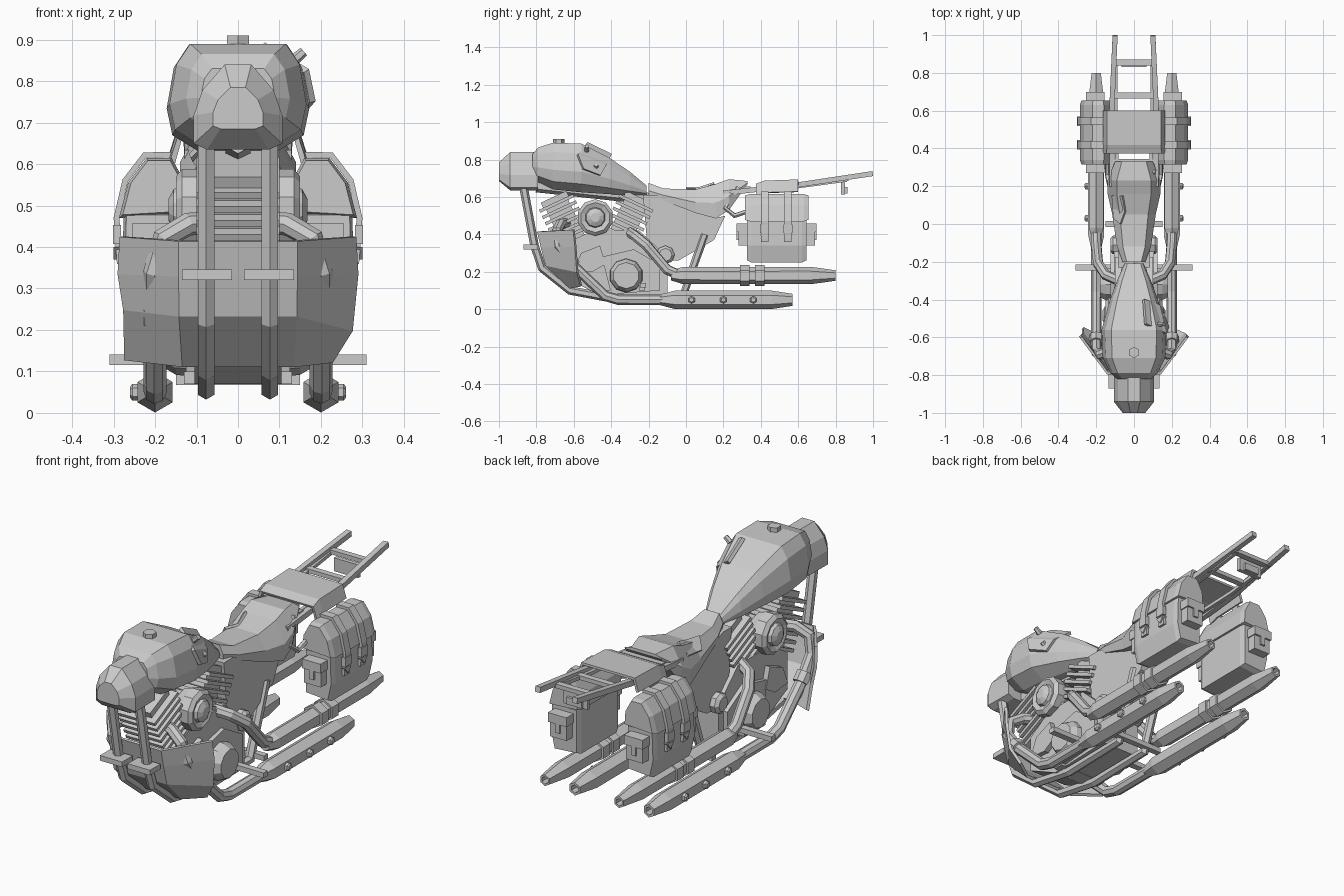
import bpy, bmesh
from math import sin, cos, pi, radians
from mathutils import Vector, Matrix

if "Cube" in bpy.data.objects:
    bpy.data.objects.remove(bpy.data.objects["Cube"])


def finish(name, bm, mirror=False, thickness=0):
    """Turn a bmesh into an object, optionally thickened and mirrored across x."""
    bmesh.ops.recalc_face_normals(bm, faces=bm.faces)
    mesh = bpy.data.meshes.new(name)
    bm.to_mesh(mesh)
    bm.free()
    obj = bpy.data.objects.new(name, mesh)
    bpy.context.collection.objects.link(obj)
    if thickness:
        solid = obj.modifiers.new("thickness", 'SOLIDIFY')
        solid.thickness, solid.offset = thickness, 0
    if mirror:
        obj.modifiers.new("mirror", 'MIRROR').use_clip = False
    return obj


def loft(name, rings, mirror=False):
    """Skin closed rings and cap both ends."""
    bm = bmesh.new()
    loops = [[bm.verts.new(p) for p in ring] for ring in rings]
    for a, b in zip(loops, loops[1:]):
        for i in range(len(a)):
            j = (i + 1) % len(a)
            bm.faces.new((a[i], a[j], b[j], b[i]))
    bm.faces.new(loops[0])
    bm.faces.new(loops[-1])
    return finish(name, bm, mirror)


def sheet(name, rows, thickness, mirror=False):
    """Skin open rows of points into a thin panel."""
    bm = bmesh.new()
    grid = [[bm.verts.new(p) for p in row] for row in rows]
    for a, b in zip(grid, grid[1:]):
        for i in range(len(a) - 1):
            bm.faces.new((a[i], a[i + 1], b[i + 1], b[i]))
    return finish(name, bm, mirror, thickness)


def box(name, center, size, mirror=False, tilt=0):
    bm = bmesh.new()
    matrix = Matrix.Translation(center) @ Matrix.Rotation(tilt, 4, 'X') @ Matrix.Diagonal((*size, 1))
    bmesh.ops.create_cube(bm, size=1, matrix=matrix)
    return finish(name, bm, mirror)


def slab(name, outline, x0, x1, mirror=False):
    """Side outline (y, z) extruded across x."""
    return loft(name, [[(x, y, z) for y, z in outline] for x in (x0, x1)], mirror)


def turned(name, center, axis, profile, sides, mirror=False):
    """Turned part: profile is (distance along axis, radius)."""
    axis = Vector(axis).normalized()
    side = Vector((0, 0, 1)) if abs(axis.z) < .9 else Vector((0, 1, 0))
    side = (side - axis * side.dot(axis)).normalized()
    other = axis.cross(side)
    rings = []
    for d, r in profile:
        c = Vector(center) + axis * d
        rings.append([c + (side * cos(2 * pi * i / sides) + other * sin(2 * pi * i / sides)) * r
                      for i in range(sides)])
    return loft(name, rings, mirror)


def tube(name, path, radius, sides=6, mirror=False, phase=0):
    pts = [Vector(p) for p in path]
    normal, rings = None, []
    for k, p in enumerate(pts):
        t = (pts[min(k + 1, len(pts) - 1)] - p).normalized() + (p - pts[max(k - 1, 0)]).normalized()
        t.normalize()
        if normal is None:
            normal = Vector((0, 0, 1)) if abs(t.z) < .8 else Vector((0, 1, 0))
        normal = (normal - t * normal.dot(t)).normalized()
        other = t.cross(normal)
        angles = [phase + 2 * pi * i / sides for i in range(sides)]
        rings.append([p + (normal * cos(a) + other * sin(a)) * radius for a in angles])
    return loft(name, rings, mirror)


def shell(name, half, stations):
    """Body lofted along y; half is the right half section in fractions, bottom to top."""
    rings = []
    for y, w, low, high in stations:
        right = [(u * w, y, low + v * (high - low)) for u, v in half]
        rings.append(right + [(-x, y, z) for x, y, z in reversed(right)])
    return loft(name, rings)


# Fuel tank with filler cap and riveted patch
shell("fuel_tank", [(.5, 0), (.92, .17), (1, .42), (.9, .8), (.7, 1)], [
    (-.82, .09, .71, .83), (-.79, .125, .68, .865), (-.71, .165, .64, .89), (-.56, .172, .625, .885),
    (-.41, .13, .615, .81), (-.3, .09, .61, .735), (-.21, .05, .61, .66)])
turned("filler_cap", (0, -.68, .88), (0, 0, 1), [(0, .03), (.03, .03)], 6)
sheet("tank_patch", [[(.06, -.53, .888), (.165, -.58, .825), (.18, -.55, .75)],
                     [(.05, -.4, .825), (.13, -.43, .765), (.148, -.46, .715)]], .016)
for y, z in ((-.53, .855), (-.48, .755)):
    turned("patch_rivet", (.14, y, z), (.75, 0, .65), [(-.01, .014), (.025, .012)], 6)

# Headlight housing
shell("headlight", [(.7, 0), (1, .07), (1, .4), (.8, .7), (.3, 1)], [
    (-1, .06, .685, .785), (-.94, .107, .635, .84), (-.79, .105, .635, .84)])

# Frame: front down tubes run under the engine and rise to the seat
tube("frame_tube", [(.077, y, z) for y, z in (
    (-.87, .66), (-.81, .34), (-.77, .22), (-.62, .1), (-.38, .055), (-.02, .06), (.1, .4))], .023, 6, True)
box("tube_clamp", (.075, -.83, .333), (.12, .08, .025), True)
box("under_brace", (0, -.4, .085), (.26, .05, .03))
box("rear_brace", (0, 0, .08), (.3, .03, .025))
box("footpeg", (.2, -.23, .128), (.22, .032, .025), True)
tube("backbone", [(0, -.8, .66), (0, -.25, .6), (0, .1, .5)], .035)

# Wrapped front shield, with one damaged lower corner
right_wing = [[(.14, -.79, .415), (.28, -.6, .425)], [(.14, -.77, .33), (.285, -.59, .335)],
              [(.14, -.745, .235), (.272, -.58, .25)], [(.132, -.62, .115), (.27, -.55, .13)]]
rows = []
for row in right_wing:
    rows.append([(-x, y, z) for x, y, z in reversed(row)] + row)
rows[-1][-1] = (.225, -.56, .125)
rows[-2][-1] = (.272, -.58, .2)
sheet("front_shield", rows, .014)

# Engine: crankcase, covers and two finned cylinders in a V
slab("crankcase", [(-.63, .34), (-.5, .42), (-.25, .42), (-.1, .28), (-.1, .08), (-.45, .07), (-.63, .16)], -.105, .105)
slab("side_cover", [(-.56, .3), (-.46, .34), (-.43, .24), (-.5, .2), (-.6, .21)], .1, .13, True)
slab("gear_cover", [(-.45, .28), (-.28, .32), (-.14, .24), (-.14, .1), (-.4, .08)], .1, .125, True)
for s, label in ((-1, "front"), (1, "rear")):
    tilt = -s * radians(25)
    axis = Vector((0, s * sin(radians(25)), cos(radians(25))))
    middle = Vector((0, -.48 + s * .165, .465))
    box(label + "_cylinder", middle, (.13, .13, .3), tilt=tilt)
    for i in range(7):
        box(label + "_fin", middle + axis * (i - 3) * .037, (.2, .2, .017), tilt=tilt)
    box(label + "_rocker_box", middle + axis * .135, (.14, .15, .03), tilt=tilt)
turned("air_cleaner", (0, -.485, .49), (1, 0, 0),
       [(.05, .085), (.09, .098), (.135, .098), (.15, .08), (.14, .055), (.155, .05), (.168, .025)], 10, True)
turned("clutch_cover", (0, -.32, .18), (1, 0, 0), [(.09, .095), (.15, .088), (.18, .07)], 10, True)
turned("starter_cover", (0, -.11, .29), (1, 0, 0), [(.05, .05), (.11, .05), (.125, .035)], 8, True)
box("drain_lever", (.14, -.235, .12), (.04, .03, .04), True)

# Upper exhausts from the rear cylinder
tube("upper_pipe", [(.08, -.3, .41), (.15, -.27, .39), (.19, -.21, .34), (.2, -.1, .21),
                    (.2, -.03, .18), (.2, .05, .18)], .028, 8, True)
turned("upper_muffler", (.2, 0, .18), (0, 1, 0),
       [(-.08, .026), (-.02, .045), (.67, .046), (.8, .028), (.8, .018), (.76, .018)], 6, True)
for y in (.29, .37):
    turned("muffler_clamp", (.2, y, .18), (0, 1, 0), [(0, .056), (.05, .056)], 6, True)

# Lower exhausts from the front cylinder
tube("lower_pipe", [(.05, -.64, .46), (.12, -.67, .455), (.18, -.69, .42), (.2, -.68, .34),
                    (.2, -.61, .24), (.2, -.43, .07), (.2, -.36, .05), (.2, -.08, .05)], .028, 8, True)
turned("pipe_clamp", (.2, -.63, .265), (0, .7, -.75), [(0, .038), (.05, .038)], 8, True)
turned("lower_muffler", (.2, 0, .05), (0, 1, 0),
       [(-.14, .028), (-.06, .049), (.46, .049), (.57, .032), (.57, .02), (.53, .02)], 6, True)
for y in (.03, .2, .36):
    turned("muffler_bolt", (.235, y, .05), (1, 0, 0), [(0, .02), (.02, .02), (.026, .012)], 6, True)

# Seat, torn patch and the body below
shell("seat", [(.95, 0), (1, .45), (.65, 1)], [
    (-.2, .06, .6, .675), (-.12, .09, .58, .645), (.05, .115, .515, .64),
    (.16, .14, .485, .67), (.23, .14, .53, .695), (.33, .1, .67, .685)])
sheet("seat_tear", [[(-.07, 0, .65), (-.045, .07, .648), (-.06, .15, .675)],
                    [(-.105, .03, .6), (-.11, .08, .61), (-.115, .15, .62)]], .012)
slab("under_seat_body", [(-.23, .61), (-.16, .61), (.02, .53), (.17, .49), (.21, .5),
                         (.15, .37), (-.04, .26), (-.2, .26)], -.085, .085)
tube("bag_bracket", [(.1, .28, .65), (.13, .21, .54), (.14, .26, .5), (.14, .35, .53)], .014, 6, True)

# Tail plate and luggage rack
plate = [(-.158, -.06), (-.14, 0), (.14, 0), (.158, -.06)]
sheet("tail_plate", [[(x, y, z + drop) for x, drop in plate]
                     for y, z in ((.375, .665), (.42, .682), (.6, .688))], .014)
tube("rack_rail", [(.115, .2, .62), (.118, .6, .665), (.1, .998, .725)], .019, 4, True, pi / 4)
tube("inner_rail", [(.09, .3, .64), (.095, .6, .655), (.095, .86, .69)], .012, 4, True, pi / 4)
for y, z in ((.33, .645), (.68, .67), (.855, .695)):
    box("rack_crossbar", (0, y, z), (.22, .03, .02))
box("tail_bracket", (0, .84, .645), (.13, .02, .065))
box("tail_lamp", (0, .85, .635), (.08, .025, .035))

# Saddlebags: body, overlapping lid, straps, buckles and end pouches
body = [(.13, .26), (.26, .25), (.28, .34), (.275, .49), (.13, .49)]
lid = [(.12, .48), (.287, .47), (.265, .555), (.22, .615), (.16, .615), (.125, .55)]


def bag_part(name, section, front, back):
    cx = sum(p[0] for p in section) / len(section)
    cz = sum(p[1] for p in section) / len(section)
    rings = []
    for y, k in ((front, .9), (front + .025, 1), (back - .025, 1), (back, .9)):
        rings.append([(cx + (x - cx) * k, y, cz + (z - cz) * k) for x, z in section])
    loft(name, rings, True)


bag_part("saddlebag", body, .325, .645)
bag_part("saddlebag_lid", lid, .315, .655)
strap = [(.285, .36), (.293, .47), (.272, .56), (.225, .622), (.16, .622)]
for y in (.42, .545):
    sheet("bag_strap", [[(x, y + side, z) for x, z in strap] for side in (-.02, .02)], .014, True)
    box("strap_buckle", (.292, y, .43), (.02, .05, .045), True)
    slab("strap_tip", [(y - .025, .4), (y + .025, .4), (y, .37)], .275, .3, True)
for y, out in ((.305, -1), (.665, 1)):
    box("end_pouch", (.205, y, .39), (.09, .05, .1), True)
    box("pouch_flap", (.205, y + out * .006, .435), (.1, .056, .045), True)
    box("pouch_strap", (.205, y + out * .026, .4), (.025, .016, .06), True)
